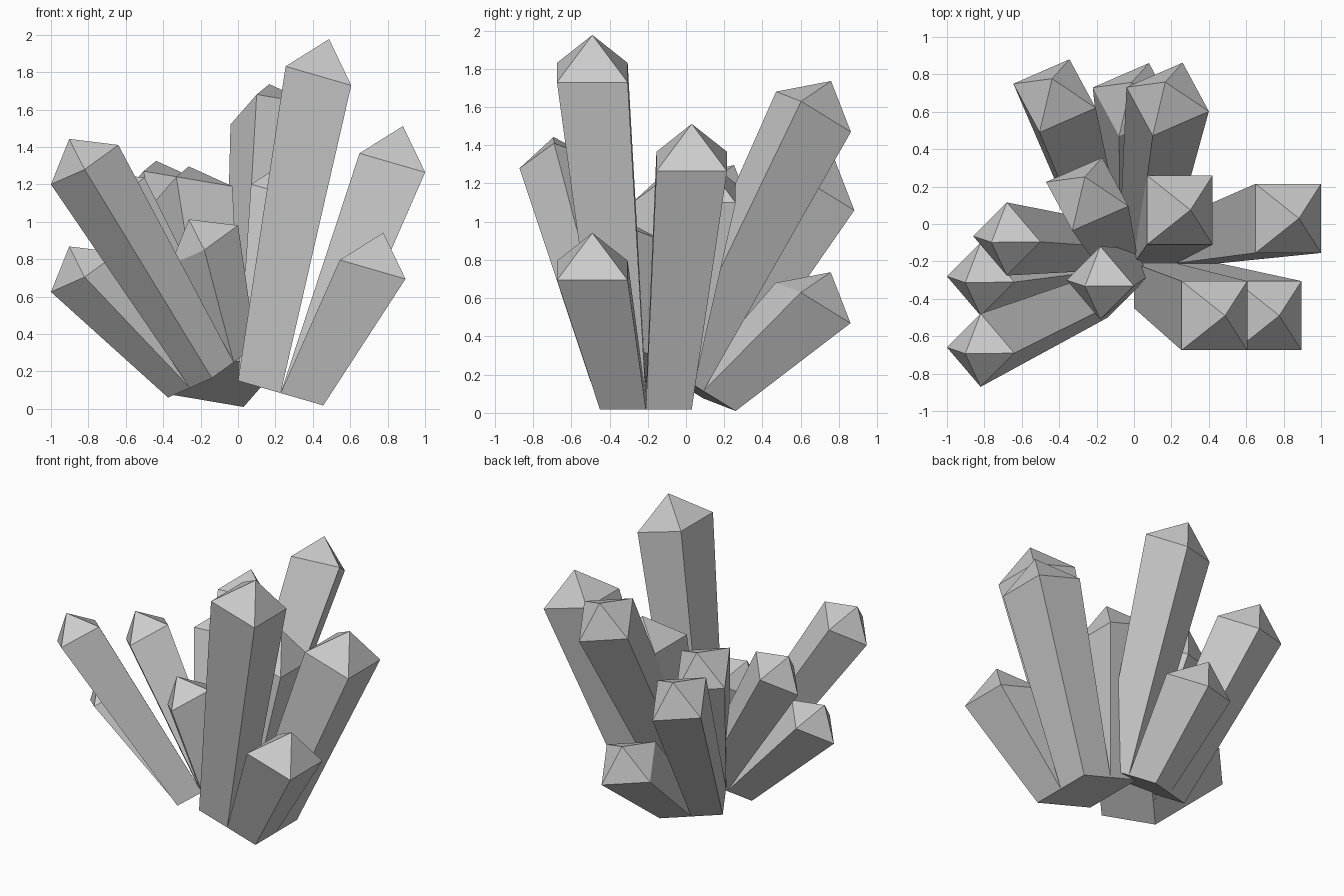
import bpy
from mathutils import Vector as V

cube = bpy.data.objects.get("Cube")
if cube:
    bpy.data.objects.remove(cube)

grey = bpy.data.materials.new("crystal grey")
grey.use_nodes = True
grey.diffuse_color = (0.6, 0.6, 0.6, 1)
grey.node_tree.nodes["Principled BSDF"].inputs["Base Color"].default_value = (0.6, 0.6, 0.6, 1)

FLARE = 1.54  # crystals widen towards the tip


def crystal(name, foot, a, b, ring_centre):
    """Square shaft from a tilted foot cell to a wider ring, capped by a pyramid."""
    ring_centre = V(ring_centre)
    corners = [(-.5, -.5), (.5, -.5), (.5, .5), (-.5, .5)]
    verts = [foot + a * i + b * j for i, j in corners]
    verts += [ring_centre + (a * i + b * j) * FLARE for i, j in corners]
    verts.append(ring_centre + a.cross(b).normalized() * a.length * FLARE * .56)
    faces = [(3, 2, 1, 0)]
    for i in range(4):
        j = (i + 1) % 4
        faces += [(i, j, j + 4, i + 4), (i + 4, j + 4, 8)]
    mesh = bpy.data.meshes.new(name)
    mesh.from_pydata(verts, [], faces)
    mesh.materials.append(grey)
    obj = bpy.data.objects.new(name, mesh)
    bpy.context.collection.objects.link(obj)


def cluster(name, origin, a, b, rings):
    """Two by two cells on one tilted plane, one crystal growing from each."""
    origin, a, b = V(origin), V(a), V(b)
    for (i, j), ring in rings.items():
        crystal(f"{name}_crystal_{i}{j}", origin + a * (i + .5) + b * (j + .5), a, b, ring)


# Right-hand cluster, with the tallest crystal
cluster("right", (0, -.45, .15), (.228, 0, -.066), (0, .24, 0), {
    (0, 0): (.43, -.49, 1.78),
    (1, 0): (.72, -.49, .745),
    (1, 1): (.825, .03, 1.315),
    (0, 1): (.245, .075, 1.15)})

# Front-left cluster of slim crystals
cluster("front_left", (-.374, -.226, .06), (.117, -.137, .052), (.117, .117, .085), {
    (0, 0): (-.82, -.295, .73),
    (1, 0): (-.82, -.675, 1.305),
    (1, 1): (-.18, -.315, .875),
    (0, 1): (-.68, -.08, 1.13)})

# Back cluster
cluster("back", (-.178, -.248, .284), (.195, .085, -.033), (-.091, .169, -.104), {
    (0, 0): (-.25, .16, 1.135),
    (1, 0): (.18, .667, 1.575),
    (1, 1): (.0, .665, .575),
    (0, 1): (-.425, .685, 1.165)})
